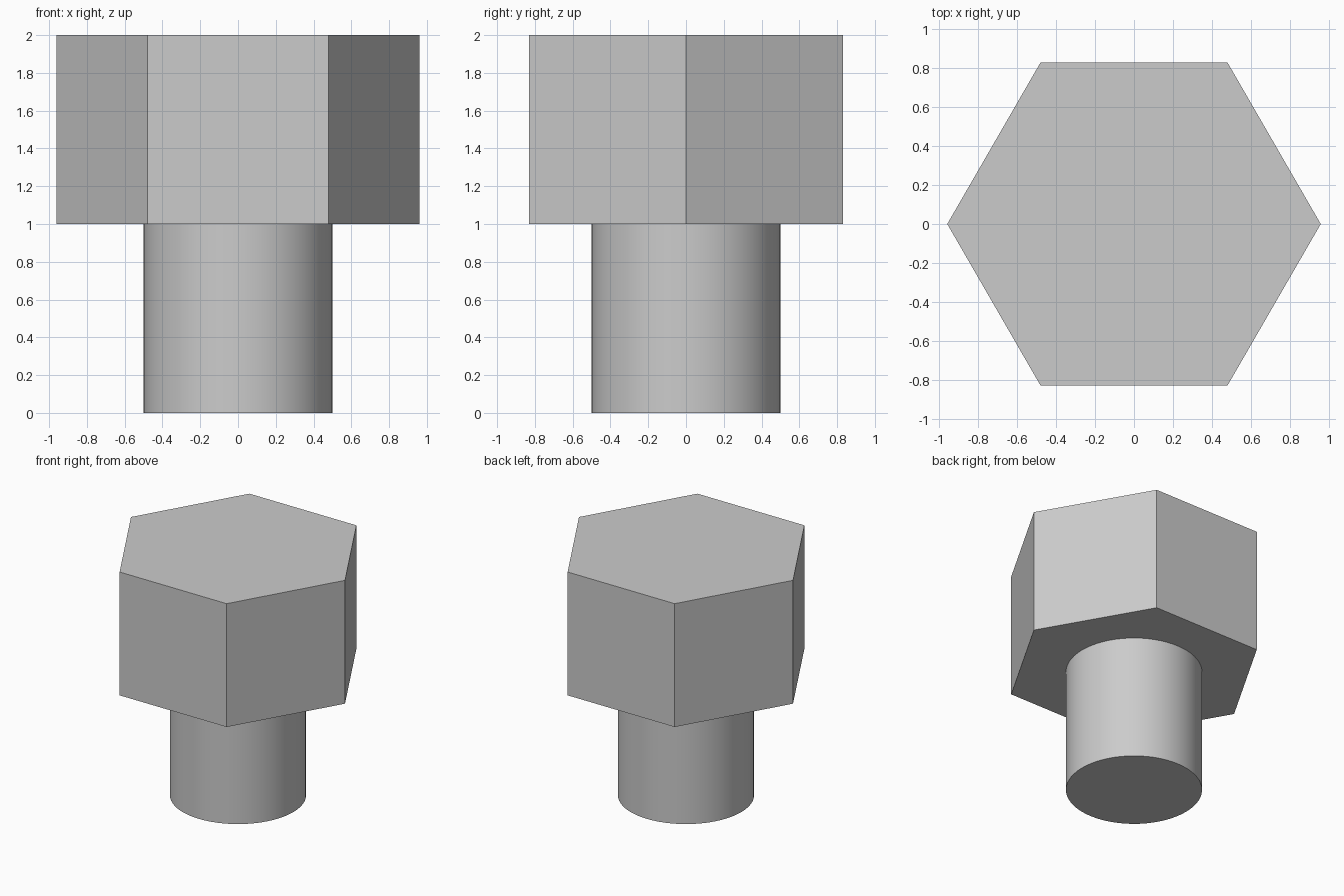
import bpy
import math

default_cube = bpy.data.objects.get("Cube")
if default_cube:
    bpy.data.objects.remove(default_cube, do_unlink=True)

# Plain grey metal
steel = bpy.data.materials.new("steel_grey")
steel.use_nodes = True
colour = (0.6, 0.6, 0.6, 1.0)
steel.diffuse_color = colour
steel.node_tree.nodes["Principled BSDF"].inputs["Base Color"].default_value = colour


def prism(name, sides, radius, bottom, top, turn=0.0):
    bpy.ops.mesh.primitive_cylinder_add(
        vertices=sides, radius=radius, depth=top - bottom,
        location=(0, 0, (bottom + top) / 2), rotation=(0, 0, turn))
    part = bpy.context.object
    part.name = name
    part.data.materials.append(steel)
    return part


# Round shank, smooth around its side
prism("shank", 64, 0.5, 0.0, 1.0)
bpy.ops.object.shade_smooth_by_angle(angle=math.radians(30))

# Six-sided head with corners on the x axis
prism("hex_head", 6, 0.96, 1.0, 2.0, math.radians(30))
